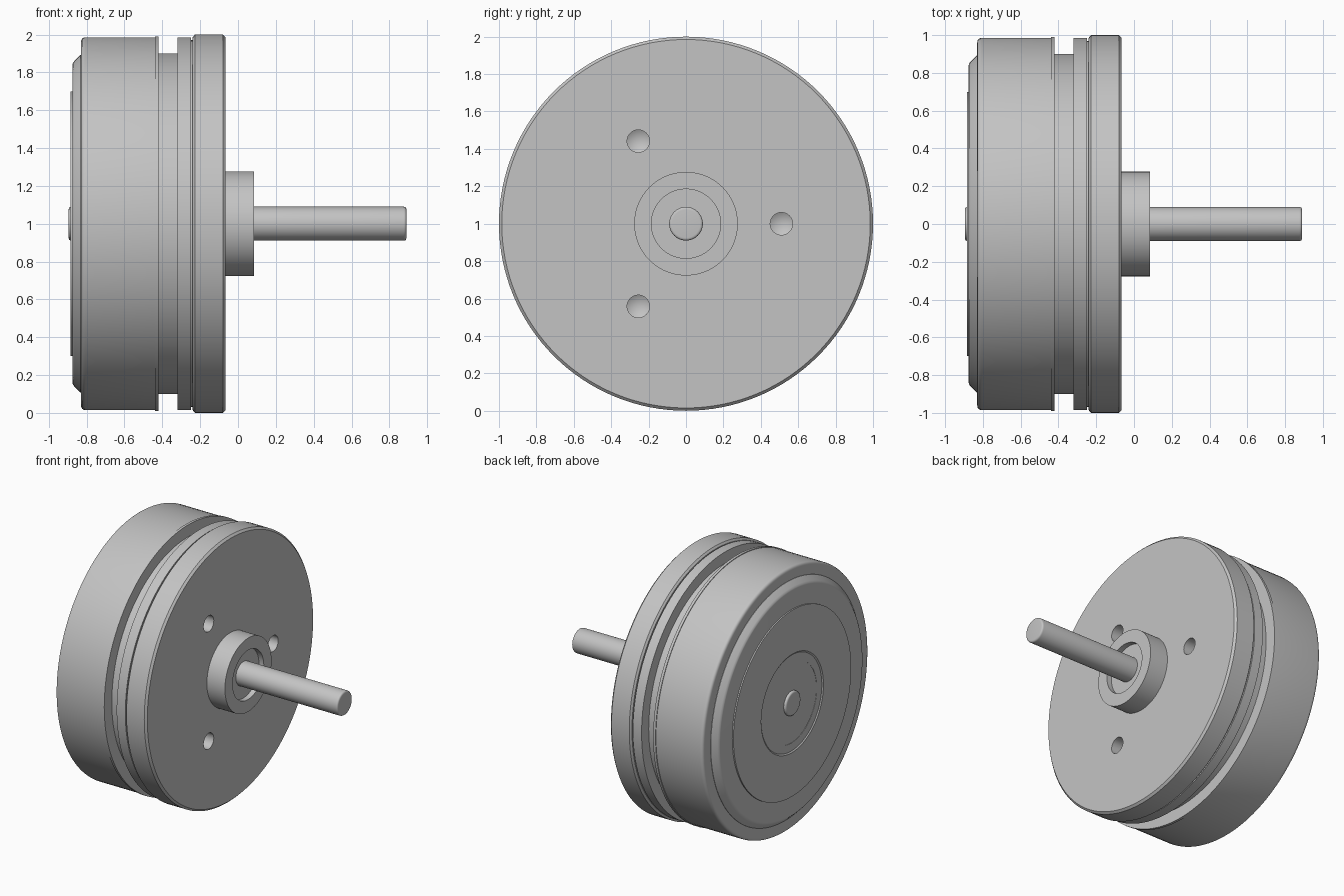
import bpy
import bmesh
from math import cos, sin, pi, radians

old = bpy.data.objects.get("Cube")
if old:
    bpy.data.objects.remove(old, do_unlink=True)

grey = bpy.data.materials.new("brushed grey metal")
grey.use_nodes = True
colour = (0.55, 0.55, 0.55, 1)
grey.diffuse_color = colour
grey.node_tree.nodes["Principled BSDF"].inputs["Base Color"].default_value = colour


def round_corners(points, radius, steps=4):
    """Round every off-axis corner of an (x, r) profile."""
    out = [points[0]]
    for (ax, ar), (bx, br), (cx, cr) in zip(points, points[1:], points[2:]):
        la = ((ax - bx) ** 2 + (ar - br) ** 2) ** 0.5
        lc = ((cx - bx) ** 2 + (cr - br) ** 2) ** 0.5
        p = (bx + (ax - bx) * radius / la, br + (ar - br) * radius / la)
        q = (bx + (cx - bx) * radius / lc, br + (cr - br) * radius / lc)
        for i in range(steps + 1):
            t = i / steps
            out.append(tuple((1 - t) ** 2 * u + 2 * t * (1 - t) * v + t * t * w
                             for u, v, w in zip(p, (bx, br), q)))
    return out + [points[-1]]


def lathe(name, profile, y=0, z=1, sides=128):
    """Turn an (x, radius) profile round an axis parallel to x."""
    bm = bmesh.new()
    rings = []
    for x, r in profile:
        count = 1 if r == 0 else sides
        rings.append([bm.verts.new((x, y + r * cos(2 * pi * i / sides),
                                    z + r * sin(2 * pi * i / sides)))
                      for i in range(count)])
    for a, b in zip(rings, rings[1:]):
        for i in range(sides):
            j = (i + 1) % sides
            corners = [a[i % len(a)], a[j % len(a)], b[j % len(b)], b[i % len(b)]]
            bm.faces.new(list(dict.fromkeys(corners)))
    bmesh.ops.recalc_face_normals(bm, faces=bm.faces)
    mesh = bpy.data.meshes.new(name)
    bm.to_mesh(mesh)
    bm.free()
    mesh.materials.append(grey)
    obj = bpy.data.objects.new(name, mesh)
    bpy.context.collection.objects.link(obj)
    return obj


def smooth(obj):
    bpy.ops.object.select_all(action='DESELECT')
    obj.select_set(True)
    bpy.context.view_layer.objects.active = obj
    bpy.ops.object.shade_smooth_by_angle(angle=radians(30))


# Rear housing: rounded drum with a raised, chamfered end
drum = [(-0.83, 0.0)] + round_corners(
    [(-0.83, 0.8), (-0.83, 0.985), (-0.44, 0.985)], 0.025) + [
    (-0.44, 0.99), (-0.42, 0.99), (-0.42, 0.0)]
parts = [lathe("rear_housing", drum)]
parts.append(lathe("rear_end_step", [
    (-0.82, 0), (-0.82, 0.895), (-0.832, 0.893), (-0.865, 0.86),
    (-0.873, 0.85), (-0.875, 0.84), (-0.875, 0)]))

# Rear cover disc with a shallow stepped recess
parts.append(lathe("rear_cover", [
    (-0.87, 0), (-0.87, 0.7), (-0.885, 0.7), (-0.885, 0.37),
    (-0.878, 0.36), (-0.878, 0.30), (-0.876, 0.30), (-0.876, 0)]))

# Neck in the clamp groove, then the thin flange and its seam
parts.append(lathe("groove_neck", [
    (-0.43, 0), (-0.43, 0.9), (-0.31, 0.9), (-0.31, 0)]))
parts.append(lathe("flange", [
    (-0.32, 0), (-0.32, 0.985), (-0.248, 0.985), (-0.248, 0.97),
    (-0.235, 0.97), (-0.235, 0)]))

# Front plate with three drilled blind holes
plate = lathe("front_plate", [
    (-0.24, 0), (-0.24, 0.985), (-0.228, 1.0), (-0.08, 1.0),
    (-0.065, 0.985), (-0.065, 0)])
parts.append(plate)
for k in range(3):
    angle = 2 * pi * k / 3
    cutter = lathe("hole_cutter", [(0.0, 0), (0.0, 0.06), (-0.18, 0.06), (-0.215, 0)],
                   y=0.51 * cos(angle), z=1 + 0.51 * sin(angle), sides=32)
    cutter.hide_render = True
    mod = plate.modifiers.new("mounting hole", 'BOOLEAN')
    mod.operation = 'DIFFERENCE'
    mod.solver = 'EXACT'
    mod.object = cutter
    bpy.ops.object.select_all(action='DESELECT')
    plate.select_set(True)
    bpy.context.view_layer.objects.active = plate
    bpy.ops.object.modifier_apply(modifier=mod.name)
    bpy.data.objects.remove(cutter, do_unlink=True)

# Front boss with a bearing recess
parts.append(lathe("front_boss", [
    (-0.07, 0), (-0.07, 0.277), (0.085, 0.277), (0.085, 0.185),
    (0.045, 0.185), (0.045, 0)], sides=96))

# Shaft running through, with rounded ends
parts.append(lathe("shaft", round_corners(
    [(-0.895, 0), (-0.895, 0.09), (0.89, 0.09), (0.89, 0)], 0.015), sides=64))

for part in parts:
    smooth(part)
